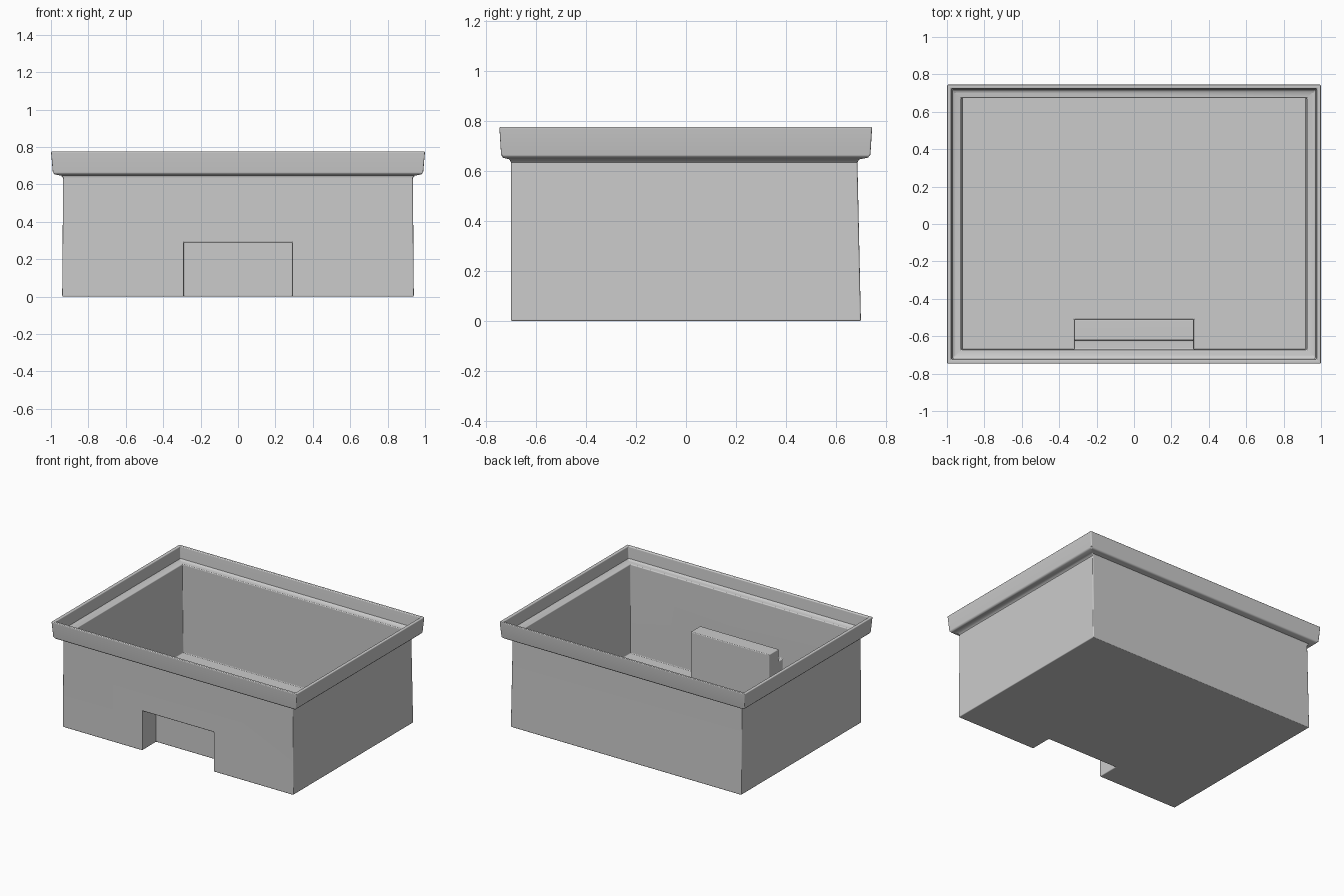
import bpy, bmesh, math

if "Cube" in bpy.data.objects:
    bpy.data.objects.remove(bpy.data.objects["Cube"])


def mesh_object(name, bm):
    bmesh.ops.recalc_face_normals(bm, faces=bm.faces)
    mesh = bpy.data.meshes.new(name)
    bm.to_mesh(mesh)
    bm.free()
    ob = bpy.data.objects.new(name, mesh)
    bpy.context.collection.objects.link(ob)
    return ob


def loft_rectangles(name, rings):
    """Closed shell through rectangular rings: half width, front y, back y, z."""
    bm = bmesh.new()
    loops = [[bm.verts.new(c) for c in ((-w, f, z), (w, f, z), (w, b, z), (-w, b, z))]
             for w, f, b, z in rings]
    for lo, hi in zip(loops, loops[1:]):
        for i in range(4):
            j = (i + 1) % 4
            bm.faces.new((lo[i], lo[j], hi[j], hi[i]))
    bm.faces.new(loops[0])
    bm.faces.new(loops[-1])
    return mesh_object(name, bm)


def prism(name, profile, half):
    """Extrude a y-z profile across x."""
    bm = bmesh.new()
    face = bm.faces.new([bm.verts.new((-half, y, z)) for y, z in profile])
    ext = bmesh.ops.extrude_face_region(bm, geom=[face])
    verts = [g for g in ext["geom"] if isinstance(g, bmesh.types.BMVert)]
    bmesh.ops.translate(bm, verts=verts, vec=(2 * half, 0, 0))
    ob = mesh_object(name, bm)
    ob.hide_render = True
    return ob


# Open tub: outside from the base up, over the rim, then down inside to the floor
tub = loft_rectangles("tub", [
    (0.94, -0.70, 0.70, 0.0),
    (0.935, -0.70, 0.686, 0.635),
    (0.945, -0.707, 0.693, 0.647),
    (0.98, -0.733, 0.728, 0.654),
    (0.99, -0.74, 0.738, 0.665),
    (1.00, -0.747, 0.745, 0.777),
    (0.977, -0.724, 0.724, 0.777),
    (0.970, -0.718, 0.716, 0.692),
    (0.958, -0.706, 0.704, 0.682),
    (0.924, -0.672, 0.674, 0.678),
    (0.919, -0.670, 0.679, 0.025),
])

# Stepped hood inside the tub, and the hooked handle recess cut out of it
hood = prism("recess_hood", [
    (-0.685, 0.012), (-0.51, 0.012), (-0.51, 0.405),
    (-0.622, 0.405), (-0.622, 0.315), (-0.685, 0.315)], 0.32)
recess = prism("recess_cutter", [
    (-0.80, -0.10), (-0.537, -0.10), (-0.537, 0.378),
    (-0.595, 0.378), (-0.595, 0.29), (-0.80, 0.29)], 0.29)

for helper, operation in ((hood, 'UNION'), (recess, 'DIFFERENCE')):
    mod = tub.modifiers.new(helper.name, 'BOOLEAN')
    mod.object = helper
    mod.operation = operation
    mod.solver = 'EXACT'

# Slightly softened moulded edges
bevel = tub.modifiers.new("soft_edges", 'BEVEL')
bevel.width = 0.006
bevel.segments = 3
bevel.limit_method = 'ANGLE'
bevel.angle_limit = math.radians(50)

bpy.ops.object.select_all(action='DESELECT')
tub.select_set(True)
bpy.context.view_layer.objects.active = tub
bpy.ops.object.convert(target='MESH')
bpy.ops.object.shade_smooth_by_angle(angle=math.radians(40))
weighted = tub.modifiers.new("even_shading", 'WEIGHTED_NORMAL')
weighted.keep_sharp = True

for helper in (hood, recess):
    bpy.data.objects.remove(helper, do_unlink=True)
